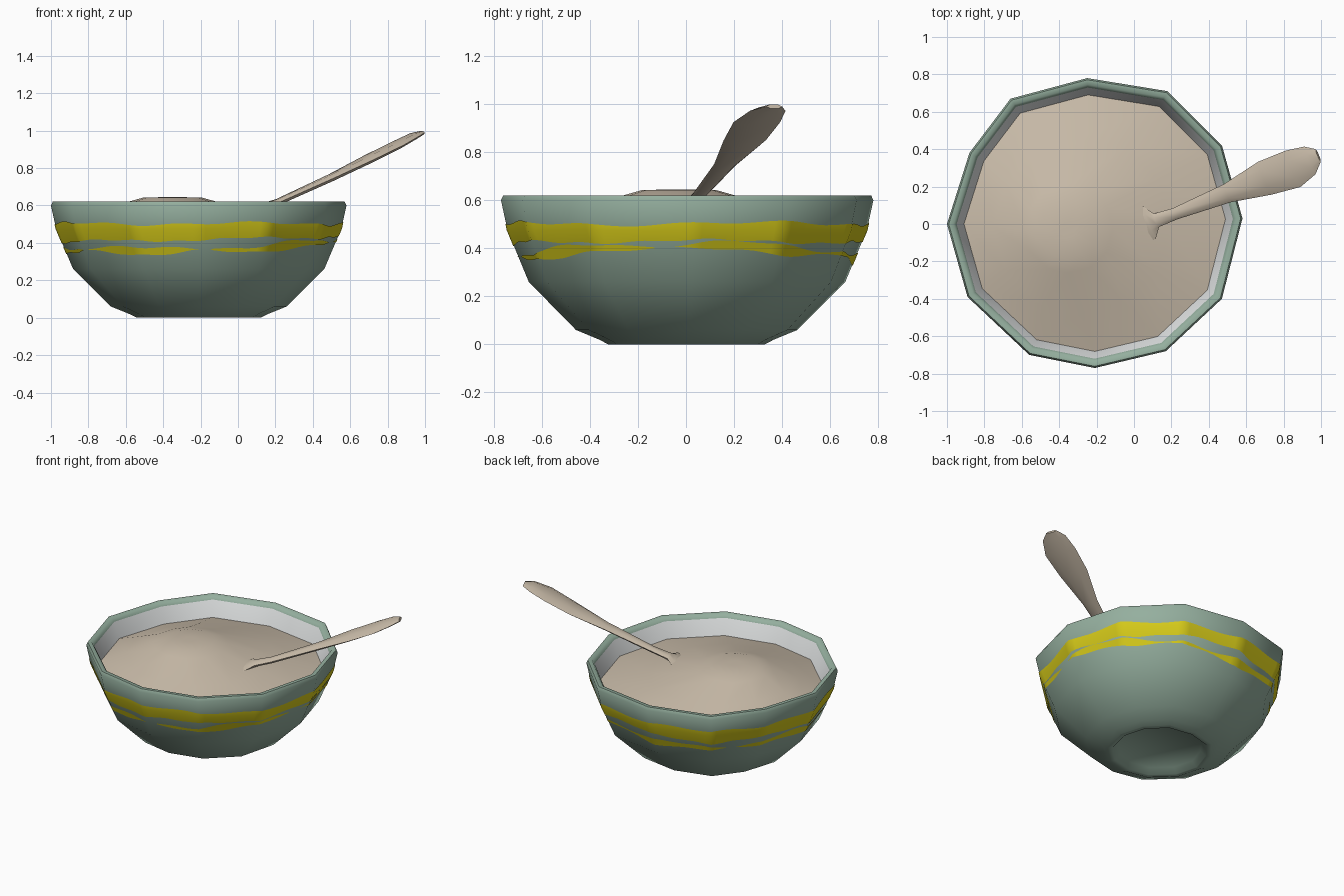
import bpy, math
from mathutils import Vector

if "Cube" in bpy.data.objects:
    bpy.data.objects.remove(bpy.data.objects["Cube"])

CX, CY = -0.21, 0.0
# Irregular twelve-sided rim outline
RIM = [(0.58, 0.03), (0.47, 0.42), (0.18, 0.71), (-0.25, 0.78), (-0.66, 0.67), (-0.88, 0.38),
       (-1.0, 0.0), (-0.89, -0.39), (-0.56, -0.70), (-0.21, -0.77), (0.17, -0.68), (0.47, -0.40)]
RIM = [(x - CX, y - CY) for x, y in RIM]
N = len(RIM)


def material(name, rgb):
    m = bpy.data.materials.new(name)
    m.diffuse_color = (*rgb, 1)
    m.use_nodes = True
    m.node_tree.nodes["Principled BSDF"].inputs["Base Color"].default_value = m.diffuse_color
    return m


green = material("sage_green", (0.30, 0.43, 0.345))
white = material("white_glaze", (0.74, 0.76, 0.76))
yellow = material("yellow_paint", (0.68, 0.60, 0.01))
beige = material("oat_beige", (0.59, 0.505, 0.40))


def make(name, verts, faces, mats, angle=60):
    me = bpy.data.meshes.new(name)
    me.from_pydata(verts, [], faces)
    for m in mats:
        me.materials.append(m)
    ob = bpy.data.objects.new(name, me)
    bpy.context.collection.objects.link(ob)
    bpy.context.view_layer.objects.active = ob
    ob.select_set(True)
    bpy.ops.object.shade_smooth_by_angle(angle=math.radians(angle))
    ob.select_set(False)
    return ob


def loft(rings, cap_start=True, cap_end=True):
    """Join equal-length rings of points with quads."""
    n = len(rings[0])
    verts = [p for r in rings for p in r]
    faces = [(k * n + i, k * n + (i + 1) % n, (k + 1) * n + (i + 1) % n, (k + 1) * n + i)
             for k in range(len(rings) - 1) for i in range(n)]
    if cap_start:
        faces.append(tuple(reversed(range(n))))
    if cap_end:
        faces.append(tuple(range(len(verts) - n, len(verts))))
    return verts, faces


def rim_ring(s, z, dx=0, dy=0):
    return [(CX + dx + x * s, CY + dy + y * s, z) for x, y in RIM]


# Bowl: recessed foot, outer wall, lip, inner wall
OUTER = [(0.42, 0.0), (0.47, 0.02), (0.595, 0.06), (0.85, 0.26), (0.965, 0.475), (1.0, 0.60)]
foot = [(0.34, 0.035), (0.38, 0.0)]
lip = [(0.988, 0.62), (0.955, 0.62), (0.935, 0.595)]
inner = [(0.88, 0.48), (0.76, 0.27), (0.45, 0.10)]
profile = foot + OUTER + lip + inner
v, f = loft([rim_ring(s, z) for s, z in profile])
bowl = make("bowl", v, f, [green, white])
first_white = (len(foot + OUTER + lip) - 1) * N
for p in bowl.data.polygons:
    if p.index >= first_white and p.index != len(f) - 2:
        p.material_index = 1

# Porridge: low dome with its peak left of centre
v, f = loft([rim_ring(0.40, 0.12), rim_ring(0.87, 0.47), rim_ring(0.885, 0.49),
             rim_ring(0.6, 0.55, -0.07, -0.015), rim_ring(0.3, 0.62, -0.14, -0.03),
             rim_ring(0.2, 0.642, -0.14, -0.03), rim_ring(0.05, 0.645, -0.14, -0.03)])
make("porridge", v, f, [beige])


# Painted stripes: thin wavy ribbons lying on the outer wall
def wall_point(u, z, lift=0.004):
    i, t = int(u) % N, u % 1
    x = RIM[i][0] * (1 - t) + RIM[(i + 1) % N][0] * t
    y = RIM[i][1] * (1 - t) + RIM[(i + 1) % N][1] * t
    for (s0, z0), (s1, z1) in zip(OUTER, OUTER[1:]):
        if z0 <= z <= z1:
            s = s0 + (s1 - s0) * (z - z0) / (z1 - z0) + lift
    return (CX + x * s, CY + y * s, z)


def main_stripe(a):
    low = 0.418 + 0.012 * math.cos(a) + 0.007 * math.sin(5 * a + 1) + 0.004 * math.sin(17 * a)
    high = 0.503 + 0.007 * math.sin(4 * a) + 0.006 * math.sin(11 * a + 2)
    return [low, 0.475, high]


def lower_stripe(a):
    mid = 0.36 + 0.05 * max(0, math.cos(a)) ** 2 + 0.006 * math.sin(7 * a)
    half = 0.013 + 0.009 * math.sin(5 * a - 0.6) + 0.005 * math.sin(13 * a)
    return [mid - max(half, 0), mid + max(half, 0)]


def stripe(name, rule, per_side=10):
    count = N * per_side
    rows = [rule(2 * math.pi * k / count) for k in range(count)]
    m = len(rows[0])
    verts = [wall_point(k / per_side, z) for k, r in enumerate(rows) for z in r]
    faces = []
    for k in range(count):
        j = (k + 1) % count
        if max(rows[k][-1] - rows[k][0], rows[j][-1] - rows[j][0]) > 0.006:
            faces += [(k * m + q, j * m + q, j * m + q + 1, k * m + q + 1) for q in range(m - 1)]
    make(name, verts, faces, [yellow])


stripe("upper_stripe", main_stripe)
stripe("lower_stripe", lower_stripe)

# Spoon: flattened six-sided sections (x, y, z, half width, half thickness)
stations = [(-0.10, -0.06, 0.48, 0.05, 0.015), (0.01, -0.02, 0.53, 0.11, 0.015),
            (0.08, 0.01, 0.575, 0.095, 0.014), (0.12, 0.02, 0.587, 0.038, 0.02),
            (0.22, 0.055, 0.622, 0.032, 0.018), (0.50, 0.165, 0.75, 0.052, 0.02),
            (0.70, 0.245, 0.85, 0.095, 0.022), (0.85, 0.295, 0.925, 0.105, 0.02),
            (0.94, 0.34, 0.972, 0.08, 0.017), (0.985, 0.367, 0.99, 0.036, 0.011)]
side = Vector((-0.38, 0.92, 0)).normalized()
along = Vector((0.83, 0.35, 0.43)).normalized()
up = along.cross(side).normalized()
rings = []
for x, y, z, w, h in stations:
    c = Vector((x, y, z))
    rings.append([tuple(c + side * w * math.cos(k * math.pi / 3) + up * h * math.sin(k * math.pi / 3))
                  for k in range(6)])
v, f = loft(rings)
make("spoon", v, f, [beige], 50)
